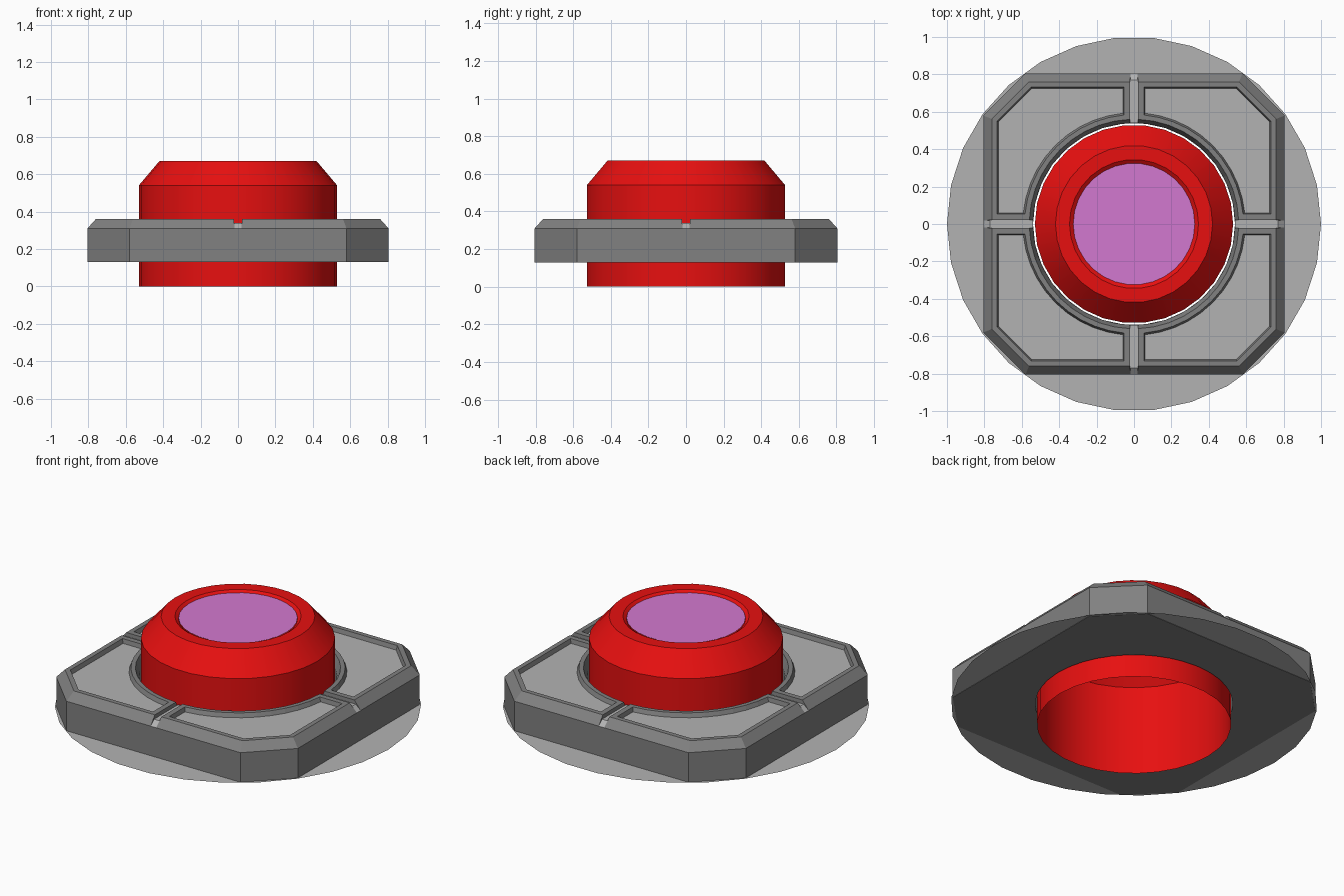
import bpy, bmesh, math

if "Cube" in bpy.data.objects:
    bpy.data.objects.remove(bpy.data.objects["Cube"])


def material(name, rgb):
    m = bpy.data.materials.new(name)
    m.diffuse_color = (*rgb, 1)
    m.use_nodes = True
    m.node_tree.nodes["Principled BSDF"].inputs["Base Color"].default_value = m.diffuse_color
    return m


RED = material("red", (0.8, 0.005, 0.005))
DARK = material("dark grey", (0.22, 0.22, 0.22))
LIGHT = material("light grey", (0.45, 0.45, 0.45))
PINK = material("pink", (0.65, 0.19, 0.63))
SIDES = 30


def finish(name, bm, mats, smooth=False):
    me = bpy.data.meshes.new(name)
    bm.to_mesh(me)
    bm.free()
    for m in mats:
        me.materials.append(m)
    ob = bpy.data.objects.new(name, me)
    bpy.context.collection.objects.link(ob)
    if smooth:
        bpy.context.view_layer.objects.active = ob
        ob.select_set(True)
        bpy.ops.object.shade_smooth_by_angle(angle=math.radians(25))
        ob.select_set(False)
    return ob


def bridge(bm, a, b):
    n = len(a)
    return [bm.faces.new((a[i], a[(i + 1) % n], b[(i + 1) % n], b[i])) for i in range(n)]


def lathe(name, profile, mat, cap=False, smooth=True):
    """Spin (radius, height) points, listed from bottom outside to top inside."""
    bm = bmesh.new()
    rings = [[bm.verts.new((r * math.cos(math.tau * i / SIDES), r * math.sin(math.tau * i / SIDES), z))
              for i in range(SIDES)] for r, z in profile]
    for a, b in zip(rings, rings[1:]):
        bridge(bm, a, b)
    if cap:
        bm.faces.new(rings[-1])
    return finish(name, bm, [mat], smooth)


def outline(o, s, r):
    """Quarter of the housing: outer extent o, slot half width s, inner radius r."""
    c = 0.58 - 0.414 * (0.805 - o)
    pts = [(o, s), (o, c), (c, o), (s, o)]
    a0 = math.asin(s / r)
    for i in range(11):
        a = math.pi / 2 - a0 - (math.pi / 2 - 2 * a0) * i / 10
        pts.append((r * math.cos(a), r * math.sin(a)))
    return pts


# Central button shell, open underneath
lathe("button_shell", [(0.53, 0), (0.53, 0.54), (0.42, 0.67), (0.345, 0.67), (0.325, 0.655)], RED)

# Pink lens set into the button top
lathe("button_lens", [(0.325, 0.66)], PINK, cap=True, smooth=False)

# Thin round base sheet
lathe("base_sheet", [(1.0, 0.132), (0.54, 0.132)], LIGHT, smooth=False)

for q in range(4):
    turn = q * math.pi / 2

    # Housing quarter with bevelled rim and recessed light panel
    bm = bmesh.new()
    loops = []
    for z, o, s, r in [(0.13, 0.805, 0.018, 0.54), (0.31, 0.805, 0.018, 0.54),
                       (0.36, 0.76, 0.022, 0.56), (0.36, 0.732, 0.054, 0.585),
                       (0.335, 0.724, 0.060, 0.595)]:
        loops.append([bm.verts.new((x, y, z)) for x, y in outline(o, s, r)])
    for a, b in zip(loops, loops[1:]):
        bridge(bm, a, b)
    bm.faces.new(loops[0][::-1])
    bm.faces.new(loops[-1]).material_index = 1
    finish(f"housing_quarter_{q + 1}", bm, [DARK, LIGHT]).rotation_euler.z = turn

    # Channel between neighbouring quarters, light on its upper faces
    bm = bmesh.new()
    side = [(0.54, 0.13), (0.805, 0.13), (0.805, 0.31), (0.77, 0.338), (0.54, 0.338)]
    a, b = ([bm.verts.new((x, y, z)) for x, z in side] for y in (-0.021, 0.021))
    bridge(bm, a, b)
    bm.faces.new(a)
    bm.faces.new(b[::-1])
    bmesh.ops.recalc_face_normals(bm, faces=bm.faces)
    for f in bm.faces:
        f.material_index = 1 if f.normal.z > 0.3 else 0
    finish(f"channel_{q + 1}", bm, [DARK, LIGHT]).rotation_euler.z = turn
